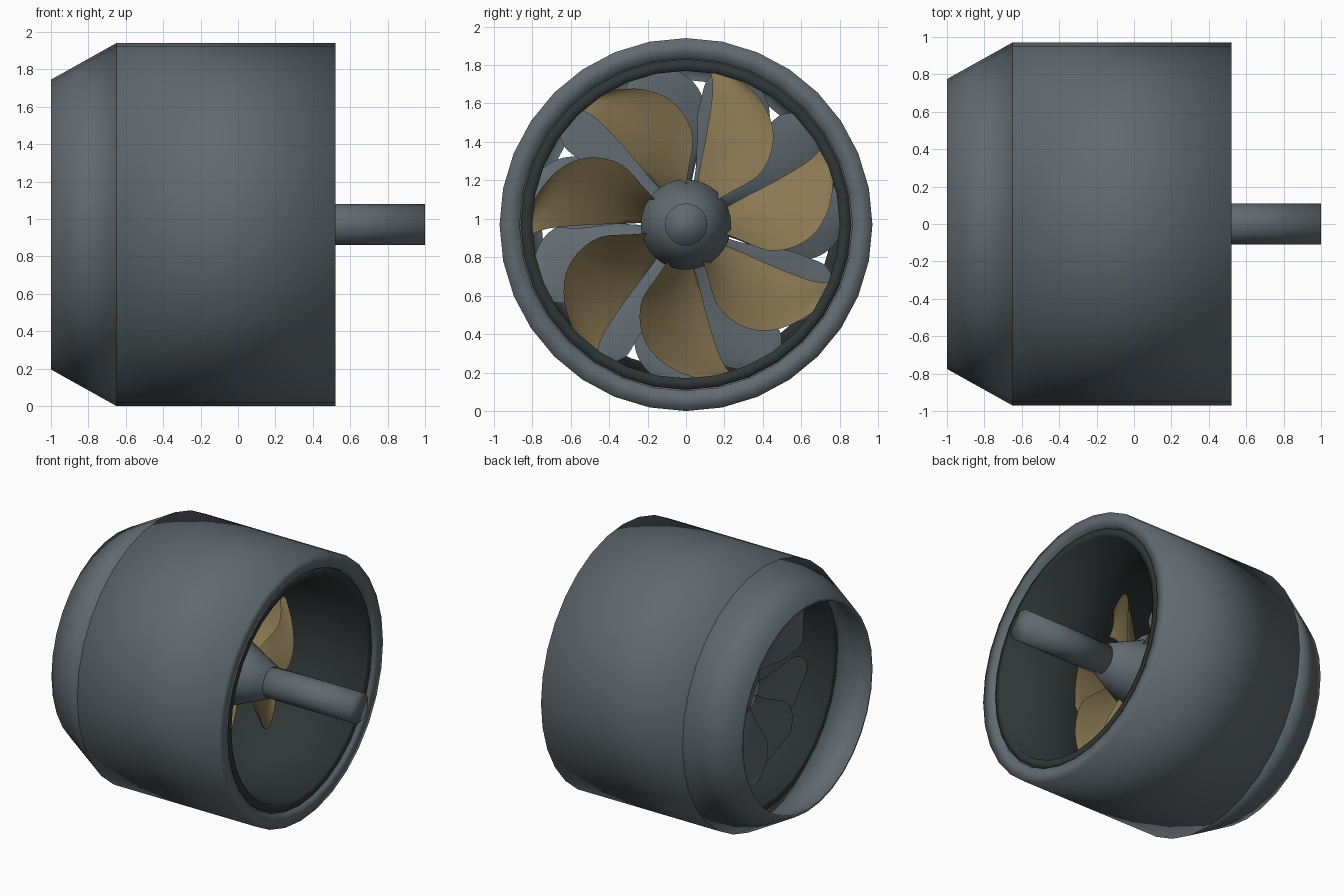
import bpy, bmesh, math
from math import sin, cos, radians, pi

cube = bpy.data.objects.get("Cube")
if cube:
    bpy.data.objects.remove(cube, do_unlink=True)

AXIS_Z = 0.97


def material(name, rgb):
    m = bpy.data.materials.new(name)
    m.use_nodes = True
    m.diffuse_color = (*rgb, 1)
    m.node_tree.nodes["Principled BSDF"].inputs["Base Color"].default_value = (*rgb, 1)
    return m


steel = material("steel grey", (0.12, 0.145, 0.162))
bronze = material("bronze", (0.255, 0.188, 0.087))
dark = material("dark lining", (0.029, 0.037, 0.036))


def finish(bm, name, mat, angle):
    bmesh.ops.remove_doubles(bm, verts=bm.verts, dist=1e-5)
    bmesh.ops.recalc_face_normals(bm, faces=bm.faces)
    mesh = bpy.data.meshes.new(name)
    bm.to_mesh(mesh)
    bm.free()
    mesh.materials.append(mat)
    ob = bpy.data.objects.new(name, mesh)
    bpy.context.collection.objects.link(ob)
    ob.location.z = AXIS_Z
    bpy.ops.object.select_all(action='DESELECT')
    ob.select_set(True)
    bpy.context.view_layer.objects.active = ob
    bpy.ops.object.shade_smooth_by_angle(angle=radians(angle))
    return ob


def lathe(name, profile, mat, closed=True, sides=32, angle=160):
    """Revolve (x, radius) points around the x axis."""
    bm = bmesh.new()
    rings = [[bm.verts.new((x, r * sin(2 * pi * k / sides), r * cos(2 * pi * k / sides)))
              for k in range(sides)] for x, r in profile]
    pairs = list(zip(rings, rings[1:]))
    if closed:
        pairs.append((rings[-1], rings[0]))
    for a, b in pairs:
        for k in range(sides):
            n = (k + 1) % sides
            bm.faces.new((a[k], a[n], b[n], b[k]))
    if not closed:
        bm.faces.new(rings[0])
        bm.faces.new(rings[-1])
    return finish(bm, name, mat, angle)


def interpolate(stations, t):
    """Smooth curve through (radius, low angle, high angle) stations."""
    f = t * (len(stations) - 1)
    i = min(int(f), len(stations) - 2)
    p = [stations[max(0, min(len(stations) - 1, i + o))] for o in (-1, 0, 1, 2)]
    u = f - i
    return [0.5 * (2 * b + (c - a) * u + (2 * a - 5 * b + 4 * c - d) * u * u
                   + (3 * b - a - 3 * c + d) * u ** 3) for a, b, c, d in zip(*p)]


def bladed_wheel(name, mat, count, stations, x_mid, mid_angle, pitch, camber, thick):
    """Ring of swept blades; each one is a thin closed, helically pitched sheet."""
    bm = bmesh.new()
    spans, chords = 20, 10
    for n in range(count):
        turn = 2 * pi * n / count
        sheets = []
        for side in (-1, 1):
            grid = []
            for i in range(spans + 1):
                r, lo, hi = interpolate(stations, i / spans)
                row = []
                for j in range(chords + 1):
                    u = j / chords
                    a = radians(lo + (hi - lo) * u)
                    edge = 0.35 + 0.65 * sin(pi * u)
                    x = (x_mid + pitch * (a - radians(mid_angle))
                         - camber * sin(pi * u) + side * thick * edge / 2)
                    row.append(bm.verts.new((x, r * cos(a + turn), r * sin(a + turn))))
                grid.append(row)
            sheets.append(grid)
        for g in sheets:
            for i in range(spans):
                for j in range(chords):
                    bm.faces.new((g[i][j], g[i][j + 1], g[i + 1][j + 1], g[i + 1][j]))

        def outline(g):
            return (g[0] + [row[-1] for row in g[1:]] + g[-1][-2::-1]
                    + [row[0] for row in g[-2:0:-1]])
        lower, upper = outline(sheets[0]), outline(sheets[1])
        for k in range(len(lower)):
            m = (k + 1) % len(lower)
            bm.faces.new((lower[k], lower[m], upper[m], upper[k]))
    return finish(bm, name, mat, 50)


# Straight outer barrel and the tapered nozzle behind it, both thick tubes
lathe("barrel", [(-0.65, 0.97), (0.52, 0.97), (0.52, 0.865), (-0.65, 0.865)], steel)
lathe("nozzle", [(-1, 0.775), (-0.65, 0.97), (-0.65, 0.865), (-1, 0.752)], steel)

# Dark lining tube with flat ends
lathe("duct_lining", [(-0.655, 0.86), (0.505, 0.86), (0.505, 0.80), (-0.655, 0.80)], dark)

# Conical hub and drive shaft
lathe("hub", [(-0.47, 0.2), (-0.40, 0.225), (0.0, 0.235), (0.28, 0.115)], steel, closed=False)
lathe("drive_shaft", [(0.2, 0.11), (1.0, 0.11)], steel, closed=False)

# Bronze rotor: seven strongly swept blades (radius, leading angle, trailing angle)
bladed_wheel("rotor_blades", bronze, 7,
             [(0.15, 40, 72), (0.28, 36, 76), (0.45, 34, 77), (0.62, 43, 78),
              (0.73, 55, 79), (0.81, 70, 81)],
             x_mid=-0.06, mid_angle=55, pitch=-0.38, camber=0.03, thick=0.025)

# Fixed guide vanes behind the rotor: eleven broad, nearly flat leaves
bladed_wheel("guide_vanes", steel, 11,
             [(0.17, 50, 80), (0.28, 49, 80), (0.40, 47, 82), (0.55, 46, 84),
              (0.67, 50, 83), (0.75, 55, 82), (0.805, 61, 79)],
             x_mid=-0.44, mid_angle=65, pitch=0.15, camber=-0.015, thick=0.022)
